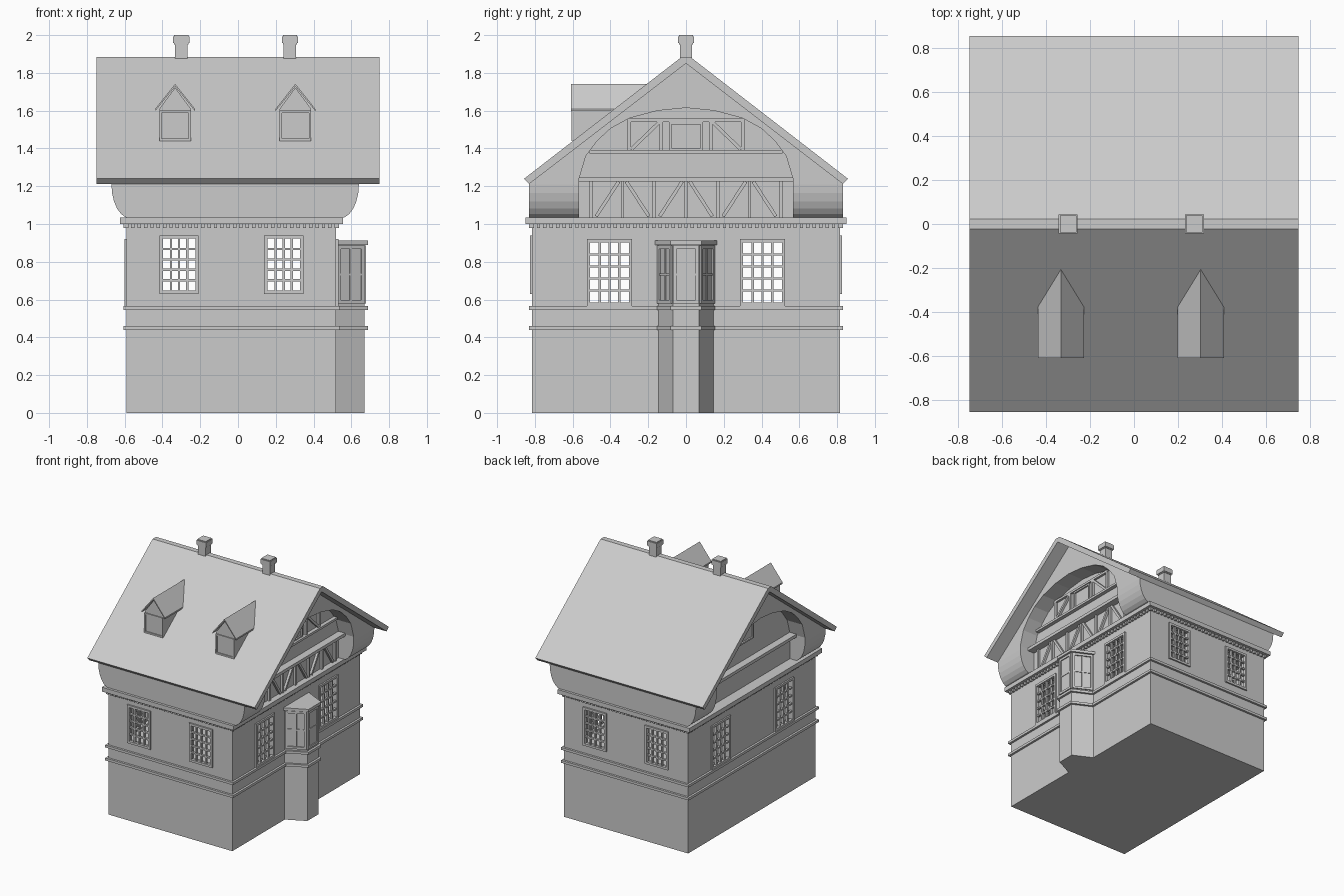
import bpy, bmesh, math
from mathutils import Matrix, Vector

cube = bpy.data.objects.get("Cube")
if cube:
    bpy.data.objects.remove(cube, do_unlink=True)

stone = bpy.data.materials.new("plain_grey")
stone.use_nodes = True
GREY = (0.6, 0.6, 0.6, 1)
stone.diffuse_color = GREY
stone.node_tree.nodes["Principled BSDF"].inputs["Base Color"].default_value = GREY

CX = -0.035            # centre of the walls in x
HX, HY = 0.555, 0.815  # half sizes of the walls
GX = -0.015            # centre of the gable block in x


def finish(name, bm):
    bmesh.ops.recalc_face_normals(bm, faces=bm.faces)
    me = bpy.data.meshes.new(name)
    bm.to_mesh(me)
    bm.free()
    me.materials.append(stone)
    ob = bpy.data.objects.new(name, me)
    bpy.context.collection.objects.link(ob)
    return ob


def add_box(bm, lo, hi, m=Matrix()):
    lo, hi = Vector(lo), Vector(hi)
    size = Matrix.Diagonal((*(hi - lo), 1))
    bmesh.ops.create_cube(bm, size=1, matrix=m @ Matrix.Translation((lo + hi) / 2) @ size)


def box(name, lo, hi):
    bm = bmesh.new()
    add_box(bm, lo, hi)
    return finish(name, bm)


def prism(name, pts, axis, a, b):
    """Extrude a closed 2D outline along an axis from a to b."""
    place = {"x": lambda p, t: (t, p[0], p[1]),
             "y": lambda p, t: (p[0], t, p[1]),
             "z": lambda p, t: (p[0], p[1], t)}[axis]
    bm = bmesh.new()
    face = bm.faces.new([bm.verts.new(place(p, a)) for p in pts])
    res = bmesh.ops.extrude_face_region(bm, geom=[face])
    step = Vector(place((0, 0), b - a))
    bmesh.ops.translate(bm, vec=step, verts=[v for v in res["geom"] if isinstance(v, bmesh.types.BMVert)])
    return finish(name, bm)


def carve(ob, cutter, op="DIFFERENCE"):
    mod = ob.modifiers.new("carve", "BOOLEAN")
    mod.operation, mod.solver, mod.object = op, "EXACT", cutter
    bpy.context.view_layer.update()
    me = bpy.data.meshes.new_from_object(ob.evaluated_get(bpy.context.evaluated_depsgraph_get()))
    ob.modifiers.clear()
    ob.data = me
    bpy.data.objects.remove(cutter, do_unlink=True)


def wall(x, y, yaw):
    """Frame on a wall: local x across, local -y outward."""
    return Matrix.Translation((x, y, 0)) @ Matrix.Rotation(yaw, 4, "Z")


def window(name, m, w, z0, z1, cols, rows, rim=0.018, bar=0.012, out=0.012, back=0.0):
    bm = bmesh.new()
    h = w / 2
    for s in (-1, 1):
        a, b = sorted((s * h, s * (h - rim)))
        add_box(bm, (a, -out, z0), (b, back, z1), m)
    for a in (z0, z1 - rim):
        add_box(bm, (rim - h, -out, a), (h - rim, back, a + rim), m)
    for i in range(1, cols):
        x = rim - h + (w - 2 * rim) * i / cols
        add_box(bm, (x - bar / 2, -out / 2, z0 + rim), (x + bar / 2, back, z1 - rim), m)
    for i in range(1, rows):
        z = z0 + rim + (z1 - z0 - 2 * rim) * i / rows
        add_box(bm, (rim - h, -out / 2, z - bar / 2), (h - rim, back, z + bar / 2), m)
    return finish(name, bm)


def timber(bm, x, p, q, t=0.018, depth=0.018):
    """Beam lying on a plane of constant x between two (y, z) points."""
    d = Vector((0, q[0] - p[0], q[1] - p[1]))
    m = Matrix.Translation((x, p[0], p[1])) @ Matrix.Rotation(math.atan2(d.z, d.y), 4, "X")
    add_box(bm, (-0.005, 0, -t / 2), (depth, d.length, t / 2), m)


# Hollow walls with openings
walls = box("walls", (CX - HX, -HY, 0), (CX + HX, HY, 1.01))
carve(walls, box("cavity", (CX - HX + 0.04, -HY + 0.04, 0.03), (CX + HX - 0.04, HY - 0.04, 0.98)))
FX, FW, FZ = 0.277, 0.208, (0.63, 0.94)
SY, SW, SZ = 0.405, 0.24, (0.567, 0.92)
for s in (-1, 1):
    x, a = CX + s * FX, FW / 2 - 0.01
    carve(walls, box("cut", (x - a, -1, FZ[0] + 0.01), (x + a, 1, FZ[1] - 0.01)))
    y, a = s * SY, SW / 2 - 0.01
    carve(walls, box("cut", (-1, y - a, SZ[0] + 0.01), (1, y + a, SZ[1] - 0.01)))

# Lattice windows on all four walls
for s in (-1, 1):
    for name, y, yaw in (("front_window", -HY, 0), ("back_window", HY, math.pi)):
        window(name, wall(CX + s * FX, y, yaw), FW, *FZ, 4, 5, back=0.012)
    for name, x, yaw in (("bay_side_window", CX + HX, math.pi / 2), ("plain_side_window", CX - HX, -math.pi / 2)):
        window(name, wall(x, s * SY, yaw), SW, *SZ, 4, 5, back=0.012)

# String courses and cornice
for name, o, z0, z1 in (("lower_band", 0.017, 0.44, 0.46), ("upper_band", 0.017, 0.545, 0.565),
                        ("cornice", 0.035, 1.0, 1.035)):
    box(name, (CX - HX - o, -HY - o, z0), (CX + HX + o, HY + o, z1))

# Dentils under the cornice
bm = bmesh.new()
for half, across, yaws in ((HX, HY, (0, math.pi)), (HY, HX, (math.pi / 2, -math.pi / 2))):
    n = round(2 * half / 0.034)
    for yaw in yaws:
        m = wall(CX, 0, yaw)
        for i in range(n + 1):
            x = -half + 2 * half * i / n
            add_box(bm, (x - 0.009, -across - 0.015, 0.978), (x + 0.009, -across, 1.0), m)
finish("dentils", bm)


# Angled bay
def bay_plan(o=0.0):
    return [(0.5, -0.15 - o), (0.52, -0.145 - o), (0.67 + o, -0.07 - o * 0.6),
            (0.67 + o, 0.07 + o * 0.6), (0.52, 0.145 + o), (0.5, 0.15 + o)]


prism("bay", bay_plan(), "z", 0, 0.895)
prism("bay_cap", bay_plan(0.018), "z", 0.89, 0.912)
for z in (0.44, 0.545):
    prism("bay_band", bay_plan(0.018), "z", z, z + 0.02)
lean = math.atan2(0.075, 0.15)
window("bay_front_window", wall(0.67, 0, math.pi / 2), 0.135, 0.58, 0.885, 1, 2, out=0.008)
for s, yaw in ((-1, lean), (1, math.pi - lean)):
    window("bay_angled_window", wall(0.595, s * 0.1075, yaw), 0.16, 0.58, 0.885, 2, 2, out=0.01)

# Gable block: flared foot, roof-shaped top, arched recess at each end
flare = [(0.555 + 0.1 * math.sin(t), 1.21 - 0.18 * math.cos(t))
         for t in (math.pi / 2 * i / 6 for i in range(7))] + [(0.655, 1.95)]
outline = [(GX + x, z) for x, z in flare] + [(GX - x, z) for x, z in reversed(flare)]
gable = prism("gable_block", outline, "y", -0.9, 0.9)
carve(gable, prism("cut", [(-0.83, 1), (0.83, 1), (0.83, 1.225), (0, 1.865), (-0.83, 1.225)],
                   "x", -0.9, 0.9), "INTERSECT")
half_arch = [(0.566, 0.98), (0.566, 1.24), (0.53, 1.36), (0.47, 1.44),
             (0.4, 1.505), (0.3, 1.56), (0.15, 1.6)]
arch = half_arch + [(0, 1.615)] + [(-y, z) for y, z in reversed(half_arch)]
RX = 0.52
for s in (-1, 1):
    carve(gable, prism("cut", arch, "x", GX + s * RX, GX + s * 0.8))
    a, b = sorted((GX + s * (RX - 0.01), GX + s * (RX + 0.06)))
    box("gable_beam", (a, -0.566, 1.225), (b, 0.566, 1.25))
    window("gable_window", wall(GX + s * RX, 0, s * math.pi / 2), 0.18, 1.39, 1.54, 1, 1, rim=0.012)

# Timber framing on the bay side
bm = bmesh.new()
X = GX + RX
STEP = 0.168
for k in range(-3, 4):
    timber(bm, X, (k * STEP, 1.03), (k * STEP, 1.23))
    if k % 2 == 0:
        for s in (-1, 1):
            timber(bm, X, (k * STEP + s * 0.02, 1.225), (k * STEP + s * 0.14, 1.04))
timber(bm, X, (-0.51, 1.383), (0.51, 1.383), depth=0.03)
timber(bm, X, (-0.31, 1.55), (0.31, 1.55))
for s in (-1, 1):
    for y in (0.3, 0.13):
        timber(bm, X, (s * y, 1.38), (s * y, 1.55))
    timber(bm, X, (s * 0.29, 1.395), (s * 0.14, 1.54))
finish("timber_frame", bm)

# Main roof
half_roof = [(0.83, 1.212), (0.857, 1.24), (0.022, 1.885)]
prism("main_roof", half_roof + [(-y, z) for y, z in reversed(half_roof)] + [(0, 1.85)], "x", -0.75, 0.75)

# Dormers
for x in (-0.333, 0.304):
    prism("dormer", [(x - 0.083, 1.42), (x + 0.083, 1.42), (x + 0.083, 1.61), (x, 1.722), (x - 0.083, 1.61)],
          "y", -0.598, -0.25)
    prism("dormer_roof", [(x - 0.105, 1.598), (x, 1.728), (x + 0.105, 1.598),
                          (x + 0.105, 1.61), (x, 1.742), (x - 0.105, 1.61)], "y", -0.61, -0.2)
    window("dormer_window", wall(x, -0.598, 0), 0.166, 1.44, 1.6, 1, 1, rim=0.012, out=0.008)

# Chimneys
for x in (-0.3, 0.275):
    box("chimney_stack", (x - 0.033, -0.033, 1.8), (x + 0.033, 0.033, 1.955))
    box("chimney_collar", (x - 0.038, -0.038, 1.95), (x + 0.038, 0.038, 2.0))
    box("chimney_cap", (x - 0.043, -0.043, 1.957), (x + 0.043, 0.043, 1.993))
